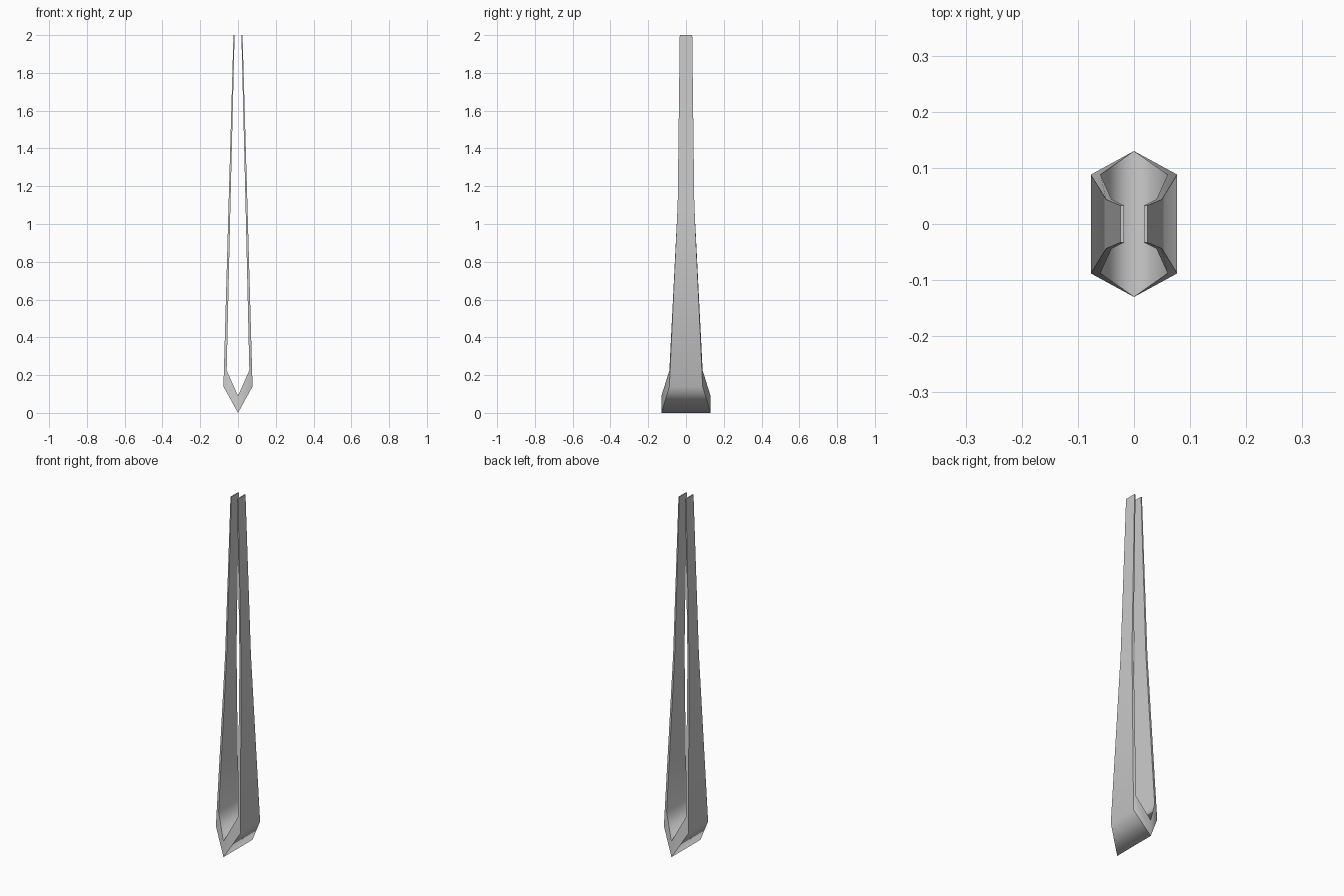
import bpy, bmesh

if "Cube" in bpy.data.objects:
    bpy.data.objects.remove(bpy.data.objects["Cube"])

# Half profile of the tapered fork: (outer x, z), (inner x, z), half depth in y
STATIONS = [
    ((0.0, 0.0), (0.0, 0.09), 0.13),       # keel
    ((0.077, 0.14), (0.06, 0.225), 0.088),  # shoulder
    ((0.050, 1.10), (0.040, 1.10), 0.044),  # middle of prong
    ((0.024, 2.0), (0.018, 2.0), 0.033),    # tip
]

# Full U-shaped run: left tip, keel, right tip
run = [((-o[0], o[1]), (-i[0], i[1]), d) for o, i, d in reversed(STATIONS[1:])]
run += STATIONS

bm = bmesh.new()
rings = []
for outer, inner, d in run:
    rings.append([bm.verts.new(p) for p in (
        (outer[0], -d, outer[1]), (outer[0], d, outer[1]),
        (inner[0], d, inner[1]), (inner[0], -d, inner[1]))])

# Walls: outer hull, back rim, inner channel, front rim
for a, b in zip(rings, rings[1:]):
    for k in range(4):
        n = (k + 1) % 4
        bm.faces.new((a[k], a[n], b[n], b[k]))
        if k == 3:
            for j in range(4):
                bm.edges.get((a[j], b[j])).smooth = False  # crisp rim

# Flat prong ends
for ring in (rings[0], rings[-1]):
    end = bm.faces.new(ring)
    for e in end.edges:
        e.smooth = False

bmesh.ops.recalc_face_normals(bm, faces=bm.faces)
for f in bm.faces:
    f.smooth = True

mesh = bpy.data.meshes.new("forked_blade")
bm.to_mesh(mesh)
bm.free()
body = bpy.data.objects.new("forked_blade", mesh)
bpy.context.collection.objects.link(body)

# Single plain grey
grey = bpy.data.materials.new("light_grey")
grey.diffuse_color = (0.6, 0.6, 0.6, 1)
grey.use_nodes = True
grey.node_tree.nodes["Principled BSDF"].inputs["Base Color"].default_value = grey.diffuse_color
mesh.materials.append(grey)
